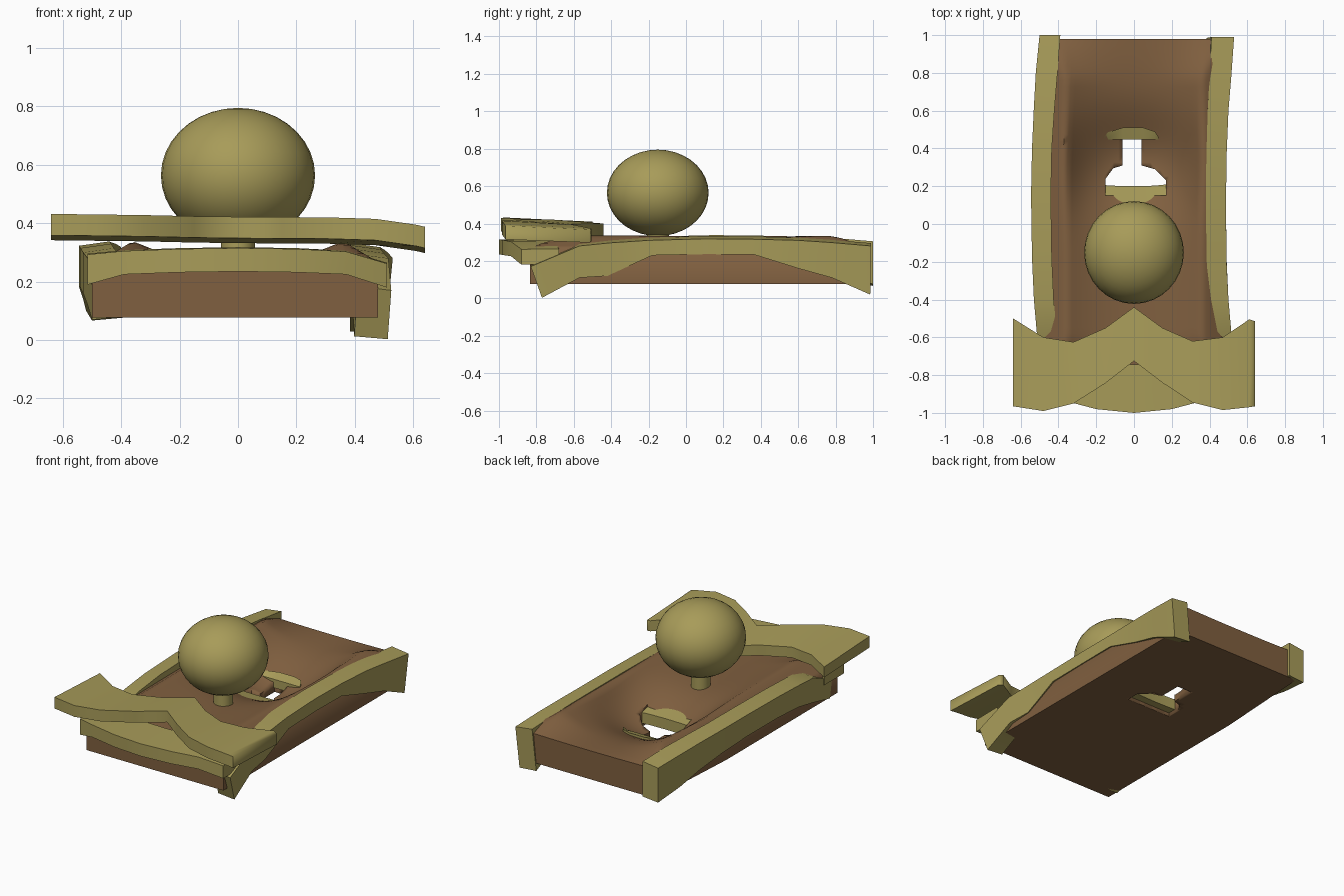
import bpy, bmesh, math

if "Cube" in bpy.data.objects:
    bpy.data.objects.remove(bpy.data.objects["Cube"])


def material(name, rgb):
    m = bpy.data.materials.new(name)
    m.diffuse_color = (*rgb, 1)
    m.use_nodes = True
    m.node_tree.nodes["Principled BSDF"].inputs["Base Color"].default_value = m.diffuse_color
    return m


WOOD = material("brown_wood", (0.215, 0.115, 0.05))
BRASS = material("old_brass", (0.39, 0.33, 0.10))


def finish(name, bm, mat, angle=30):
    bmesh.ops.recalc_face_normals(bm, faces=bm.faces)
    me = bpy.data.meshes.new(name)
    bm.to_mesh(me)
    bm.free()
    ob = bpy.data.objects.new(name, me)
    bpy.context.collection.objects.link(ob)
    if mat:
        me.materials.append(mat)
    bpy.ops.object.select_all(action='DESELECT')
    ob.select_set(True)
    bpy.context.view_layer.objects.active = ob
    bpy.ops.object.shade_smooth_by_angle(angle=math.radians(angle))
    return ob


def loft(name, sections, mat, angle=35):
    """Skin a row of four-cornered sections into a solid bar."""
    bm = bmesh.new()
    rings = [[bm.verts.new(p) for p in s] for s in sections]
    for a, b in zip(rings, rings[1:]):
        for i in range(4):
            j = (i + 1) % 4
            bm.faces.new((a[i], a[j], b[j], b[i]))
    bm.faces.new(rings[0])
    bm.faces.new(rings[-1])
    return finish(name, bm, mat, angle)


def cross_bar(name, rows, mat, angle=35):
    """Bar along x; rows are x, front y, back y, front top, back top, bottom front, bottom back."""
    return loft(name, [((x, f, tf), (x, b, tb), (x, b, bb), (x, f, bf))
                       for x, f, b, tf, tb, bf, bb in rows], mat, angle)


def side_bar(name, rows, lean, mat):
    """Bar along y; rows are y top, y bottom, inner x, outer x, top z, bottom z."""
    sections = []
    for yt, yb, i, o, t, b in rows:
        d = lean * max(0, t - b - 0.1)
        sections.append(((i, yt, t), (o, yt, t - 0.015), (o - d, yb, b), (i - d, yb, b + 0.01)))
    return loft(name, sections, mat)


# Body: slab with a shallow trough and a deeper pit around the keyhole
def top_z(x, y):
    side = 0.345 - max(0, abs(x) - 0.35) * 0.6
    ends = 0.345 - max(0, y - 0.77) * 0.38 - max(0, -0.6 - y) * 0.3
    rim = min(side, ends)
    trough = min(rim, 0.262 - 0.145 * math.exp(-((y - 0.33) / 0.27) ** 2))
    return trough + (rim - trough) * min(1, abs(x) / 0.37) ** 2.2


bm = bmesh.new()
bmesh.ops.create_grid(bm, x_segments=40, y_segments=50, size=1)
for v in bm.verts:
    x, y = v.co.x * 0.49 - 0.01, v.co.y * 0.9075 + 0.0725
    if x < 0:
        x *= 1 - 0.12 * max(0, y - 0.3)
    v.co = (x, y, top_z(x, y))
top_faces = bm.faces[:]
ext = bmesh.ops.extrude_face_region(bm, geom=top_faces, use_keep_orig=True)
for v in ext["geom"]:
    if isinstance(v, bmesh.types.BMVert):
        v.co.z = 0.077
body = finish("wooden_body", bm, WOOD, 60)

# Keyhole cut through the body
outline = [(-.06, .46), (-.06, .31), (-.11, .295), (-.15, .24), (-.15, .15),
           (.17, .15), (.17, .23), (.11, .29), (.04, .31), (.04, .46)]
bm = bmesh.new()
face = bm.faces.new([bm.verts.new((x, y, 0)) for x, y in outline])
ext = bmesh.ops.extrude_face_region(bm, geom=[face], use_keep_orig=True)
bmesh.ops.translate(bm, vec=(0, 0, 0.6),
                    verts=[v for v in ext["geom"] if isinstance(v, bmesh.types.BMVert)])
bmesh.ops.translate(bm, vec=(0, 0, -0.1), verts=bm.verts)
cutter = finish("keyhole_cutter", bm, None)
cutter.hide_render = True
cutter.hide_viewport = True
cut = body.modifiers.new("keyhole", 'BOOLEAN')
cut.operation = 'DIFFERENCE'
cut.solver = 'EXACT'
cut.object = cutter

# Keyhole trims above and below the opening
cross_bar("keyhole_trim_lower", [
    (x, f, b, .195, .17, .10, .10) for x, f, b in
    [(-.205, .12, .21), (-.12, .085, .203), (0, .08, .20), (.11, .085, .203), (.195, .12, .212)]], BRASS)
cross_bar("keyhole_trim_upper", [
    (x, .447, b, .165, .185, .11, .11) for x, b in
    [(-.16, .455), (-.14, .485), (-.06, .51), (.05, .51), (.11, .49), (.13, .46)]], BRASS)

# Arched side bars
side_bar("right_side_bar", [
    (-.83, -.77, .41, .525, .185, .003), (-.57, -.57, .405, .515, .295, .11),
    (-.40, -.42, .395, .50, .312, .12), (-.20, -.18, .385, .49, .325, .23),
    (.10, .10, .38, .487, .333, .236), (.36, .36, .383, .49, .331, .235),
    (.60, .60, .39, .50, .325, .16), (.78, .78, .40, .515, .313, .11),
    (.99, .985, .41, .53, .295, .02)], .15, BRASS)
side_bar("left_side_bar", [
    (-.78, -.76, -.40, -.50, .20, .07), (-.57, -.57, -.41, -.515, .295, .12),
    (-.40, -.40, -.425, -.53, .315, .16), (-.18, -.18, -.435, -.54, .33, .18),
    (.15, .15, -.44, -.545, .338, .185), (.40, .40, -.435, -.54, .335, .17),
    (.62, .62, -.42, -.53, .33, .14), (.80, .80, -.405, -.52, .322, .10),
    (1, 1, -.39, -.50, .305, .067)], 0, BRASS)

# Curved front bar
cross_bar("front_bar", [
    (x, f, b, t, t + .003, bt, bt) for x, f, b, t, bt in
    [(-.515, -.88, -.68, .293, .19), (-.39, -.93, -.70, .305, .225), (-.2, -.98, -.73, .312, .232),
     (0, -1, -.745, .315, .235), (.2, -.98, -.73, .312, .232), (.37, -.935, -.70, .303, .225),
     (.51, -.88, -.68, .262, .18)]], BRASS)

# Moustache-shaped plate raised over the front
cross_bar("winged_plate", [
    (x, f, b, z, z - .022, z - .073, z - .09) for x, f, b, z in
    [(-.64, -.965, -.50, .432), (-.48, -.99, -.60, .43), (-.32, -.95, -.625, .428),
     (-.15, -.842, -.55, .424), (0, -.725, -.44, .422), (.15, -.84, -.55, .421),
     (.31, -.945, -.62, .42), (.47, -.985, -.60, .415), (.61, -.97, -.505, .395),
     (.64, -.965, -.515, .388)]], BRASS, 80)

# Ball knob on a short peg
bm = bmesh.new()
bmesh.ops.create_uvsphere(bm, u_segments=32, v_segments=18, radius=1)
for v in bm.verts:
    v.co = (v.co.x * .264, v.co.y * .272 - .151, v.co.z * .231 + .564)
finish("ball_knob", bm, BRASS)

bm = bmesh.new()
bmesh.ops.create_cone(bm, cap_ends=True, segments=16, radius1=.058, radius2=.058, depth=.22)
bmesh.ops.translate(bm, vec=(0, -.15, .31), verts=bm.verts)
finish("knob_peg", bm, BRASS)
